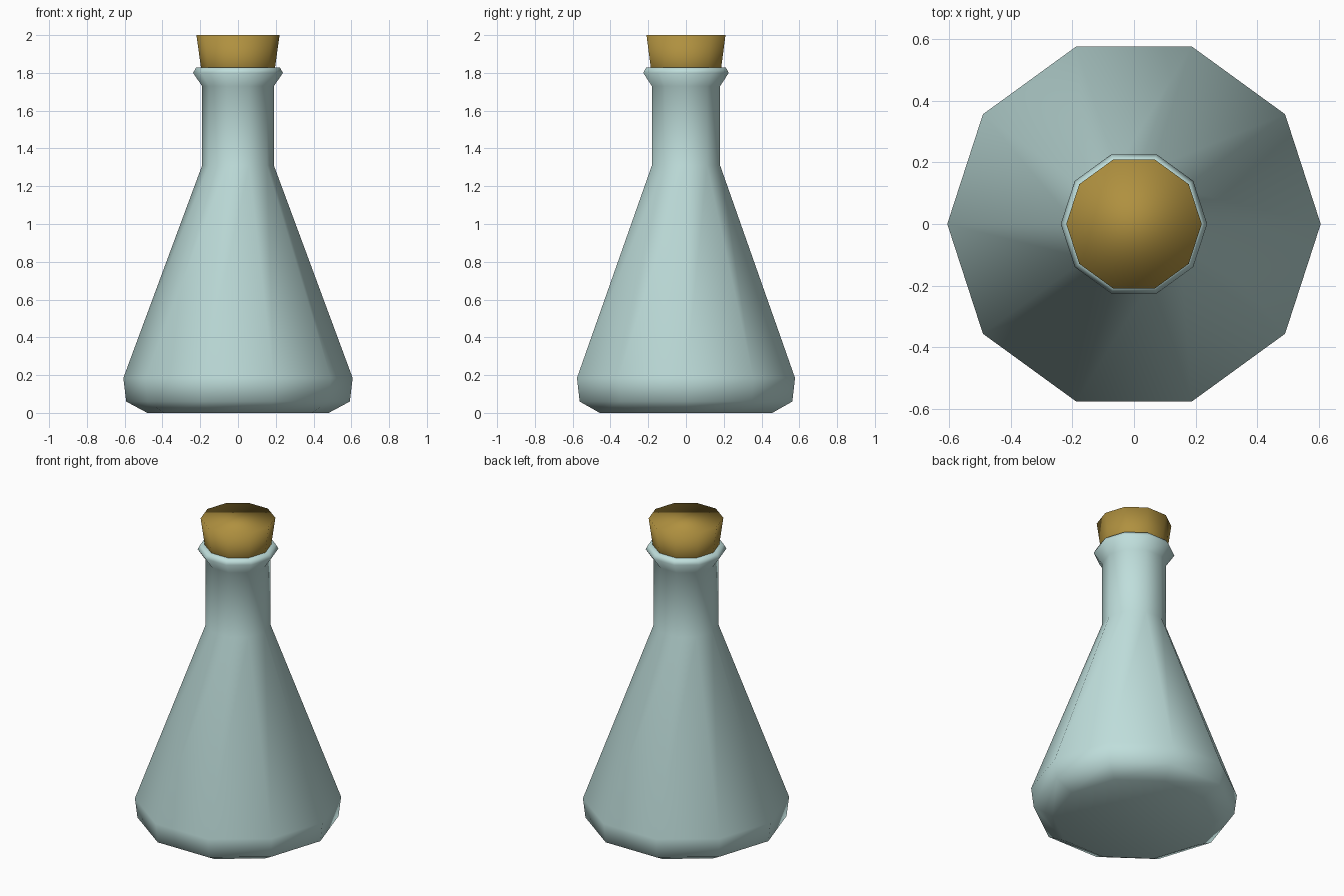
import bpy, bmesh, math

if "Cube" in bpy.data.objects:
    bpy.data.objects.remove(bpy.data.objects["Cube"])

SIDES = 10


def material(name, rgb):
    m = bpy.data.materials.new(name)
    m.diffuse_color = (*rgb, 1)
    m.use_nodes = True
    m.node_tree.nodes["Principled BSDF"].inputs["Base Color"].default_value = m.diffuse_color
    return m


def lathe(name, profile, mat, cap_top):
    """Spin (radius, height) pairs into a smooth ten-sided solid."""
    bm = bmesh.new()
    rings = []
    for r, z in profile:
        rings.append([bm.verts.new((r * math.cos(math.tau * i / SIDES),
                                    r * math.sin(math.tau * i / SIDES), z))
                      for i in range(SIDES)])
    for a, b in zip(rings, rings[1:]):
        for i in range(SIDES):
            j = (i + 1) % SIDES
            bm.faces.new((a[i], a[j], b[j], b[i]))
    bm.faces.new(rings[0][::-1])
    if cap_top:
        bm.faces.new(rings[-1])
    for f in bm.faces:
        f.smooth = True
    me = bpy.data.meshes.new(name)
    bm.to_mesh(me)
    bm.free()
    me.materials.append(mat)
    ob = bpy.data.objects.new(name, me)
    bpy.context.collection.objects.link(ob)
    return ob


glass = material("pale_blue_glass", (0.52, 0.73, 0.71))
cork = material("cork_brown", (0.43, 0.28, 0.05))

# Conical flask with bevelled foot, straight neck and flared lip
lathe("flask", [(0.48, 0), (0.592, 0.06), (0.607, 0.185), (0.19, 1.31),
                (0.19, 1.73), (0.238, 1.80), (0.222, 1.828),
                (0.185, 1.828)], glass, True)

# Tapered stopper pushed into the neck
lathe("stopper", [(0.181, 1.72), (0.22, 2.0)], cork, True)
